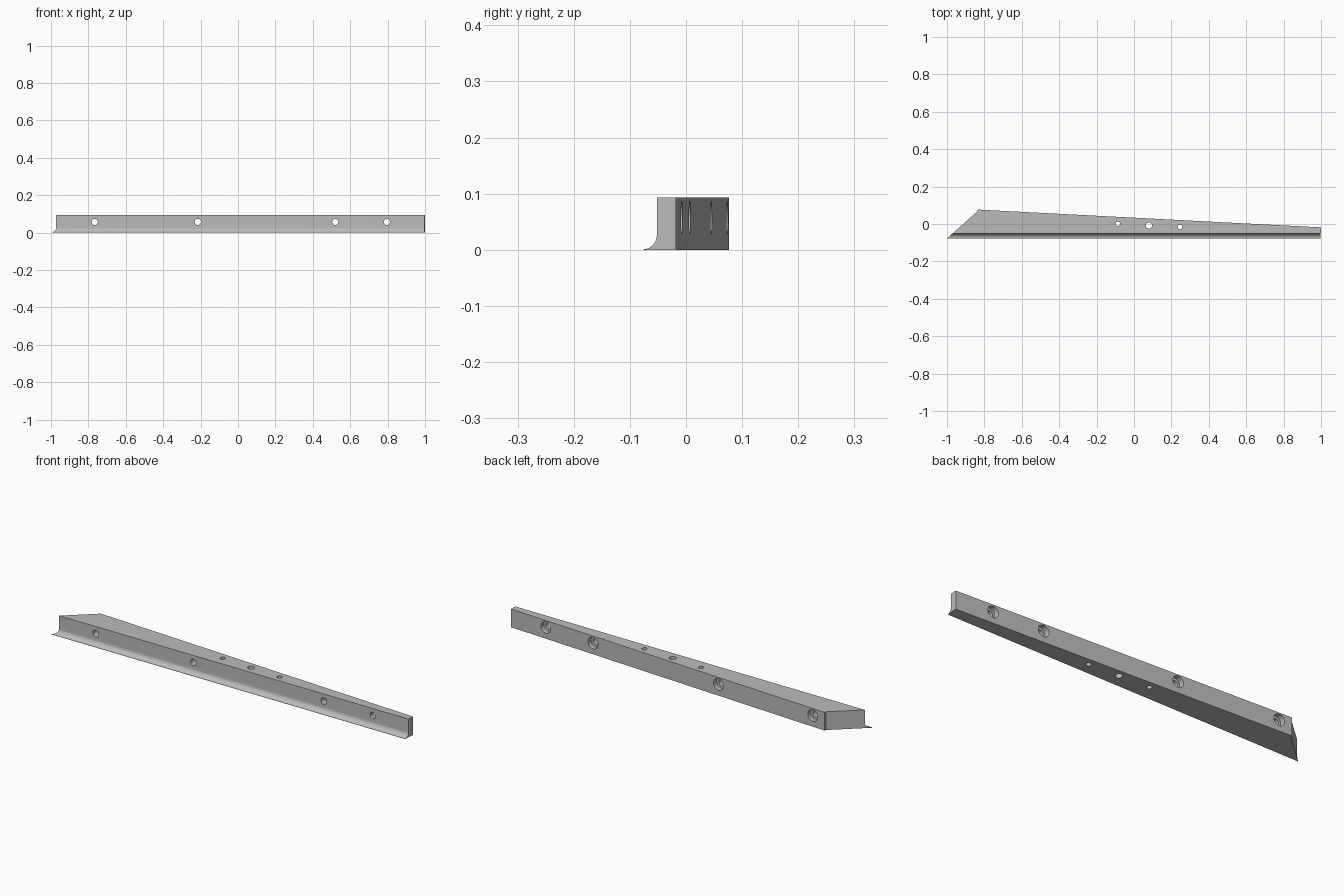
import bpy, bmesh, math
from mathutils import Vector, Matrix

if "Cube" in bpy.data.objects:
    bpy.data.objects.remove(bpy.data.objects["Cube"])

grey = bpy.data.materials.new("plain grey")
grey.diffuse_color = (0.5, 0.5, 0.5, 1)
grey.use_nodes = True
grey.node_tree.nodes["Principled BSDF"].inputs["Base Color"].default_value = grey.diffuse_color

H = 0.093           # bar height
FRONT = -0.052      # upright front face
TIP = -0.077        # toe of the front fillet
BACK_A, BACK_B = Vector((-0.835, 0.077)), Vector((1.0, -0.018))
SLOPE = (BACK_B.y - BACK_A.y) / (BACK_B.x - BACK_A.x)


def back_y(x):
    return BACK_A.y + SLOPE * (x - BACK_A.x)


def prism(name, points, direction):
    """Closed solid swept from a flat outline."""
    bm = bmesh.new()
    face = bm.faces.new([bm.verts.new(p) for p in points])
    ext = bmesh.ops.extrude_face_region(bm, geom=[face])
    moved = [g for g in ext["geom"] if isinstance(g, bmesh.types.BMVert)]
    bmesh.ops.translate(bm, verts=moved, vec=direction)
    bmesh.ops.recalc_face_normals(bm, faces=bm.faces)
    mesh = bpy.data.meshes.new(name)
    bm.to_mesh(mesh)
    bm.free()
    obj = bpy.data.objects.new(name, mesh)
    bpy.context.collection.objects.link(obj)
    mesh.materials.append(grey)
    return obj


def drill(name, start, direction, radius, sides=32):
    """Round cutter running from start along direction."""
    d = Vector(direction)
    rot = d.to_track_quat('Z', 'Y').to_matrix()
    pts = [Vector(start) + rot @ Vector((radius * math.cos(a), radius * math.sin(a), 0))
           for a in (2 * math.pi * i / sides for i in range(sides))]
    return prism(name, pts, d)


def cut(target, cutter, operation='DIFFERENCE'):
    m = target.modifiers.new(cutter.name, 'BOOLEAN')
    m.object, m.operation, m.solver = cutter, operation, 'EXACT'
    bpy.context.view_layer.objects.active = target
    bpy.ops.object.modifier_apply(modifier=m.name)
    bpy.data.objects.remove(cutter)


# Bar cross-section: square back, concave fillet down to a thin toe
r = FRONT - TIP
section = [(0.1, 0), (TIP, 0)]
section += [(TIP + r * math.sin(a), 0.0008 + r * (1 - math.cos(a)))
            for a in (math.pi / 2 * i / 14 for i in range(15))]
section += [(FRONT, H), (0.1, H)]
bar = prism("tapered_bar", [(-1.1, y, z) for y, z in section], (2.2, 0, 0))

# Trim to the tapered plan with a mitred left end
plan = [(-1.0, TIP), (-1.0, -0.2), (0.991, -0.2), BACK_B, BACK_A, (-0.837, 0.068)]
cut(bar, prism("plan_trim", [(p[0], p[1], -0.1) for p in plan], (0, 0, 0.4)), 'INTERSECT')

# Cross holes, counterbored from the sloping back
for x in (-0.766, -0.215, 0.52, 0.796):
    cut(bar, drill("cross_hole", (x, -0.2, 0.057), (0, 0.4, 0), 0.0165))
    floor = Vector((x, back_y(x) - 0.025, 0.057))
    cut(bar, drill("counterbore", floor, (0, 0.1, 0), 0.029))

# Vertical holes along the middle, the centre one larger
for x, y, rad in ((-0.086, 0.001, 0.0125), (0.080, -0.008, 0.017), (0.246, -0.016, 0.0125)):
    cut(bar, drill("vertical_hole", (x, y, -0.1), (0, 0, 0.3), rad))

bpy.context.view_layer.objects.active = bar
bar.select_set(True)
bpy.ops.object.shade_smooth_by_angle(angle=math.radians(30))
